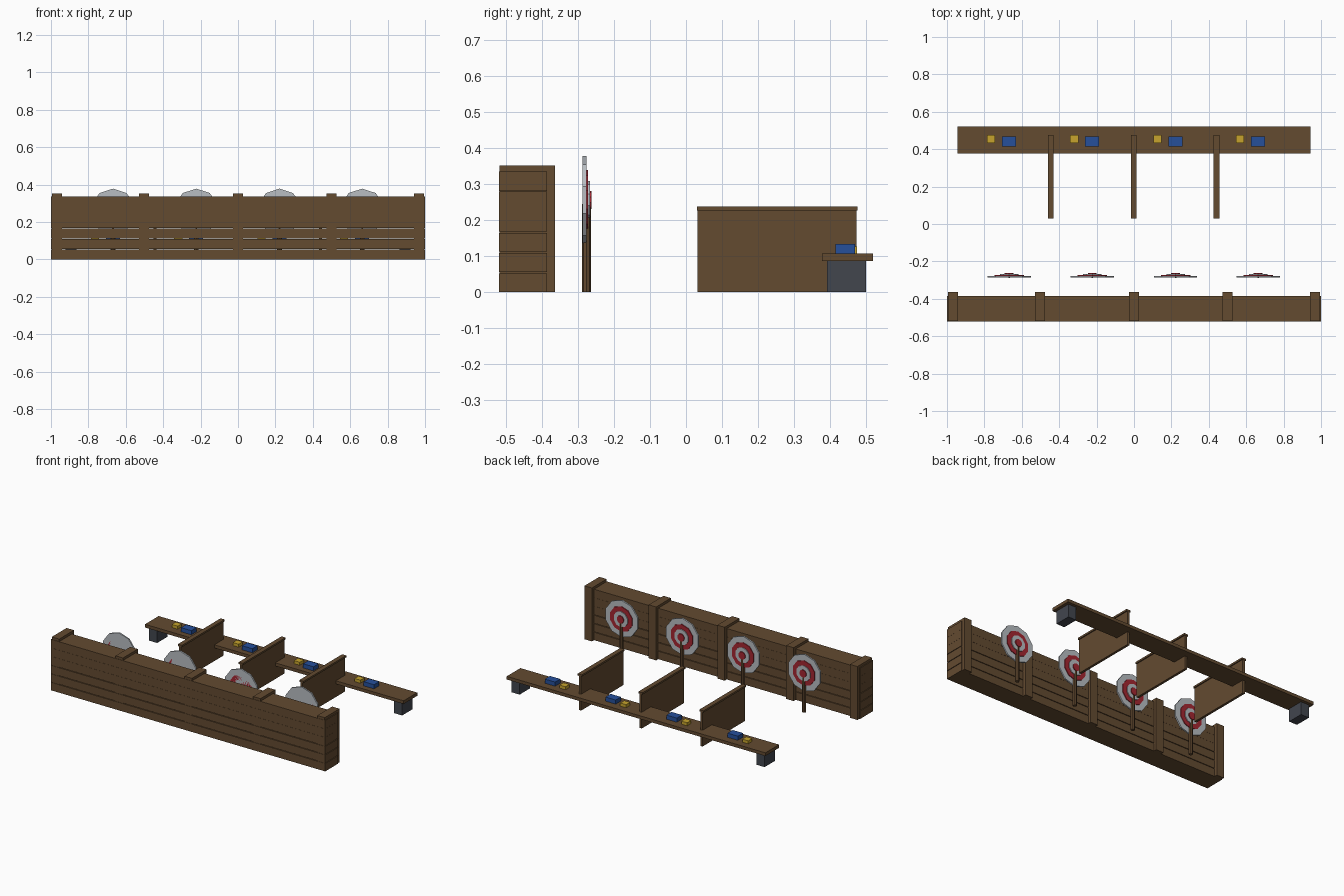
import bpy, bmesh
from math import pi, sin, cos
from mathutils import Matrix

cube = bpy.data.objects.get("Cube")
if cube:
    bpy.data.objects.remove(cube, do_unlink=True)


def material(name, rgb):
    m = bpy.data.materials.new(name)
    m.use_nodes = True
    m.diffuse_color = (*rgb, 1)
    m.node_tree.nodes["Principled BSDF"].inputs["Base Color"].default_value = (*rgb, 1)
    return m


WOOD = material("brown wood", (0.125, 0.069, 0.03))
WHITE = material("pale grey paint", (0.48, 0.51, 0.54))
RED = material("red paint", (0.37, 0.019, 0.03))
BLUE = material("blue box", (0.019, 0.08, 0.33))
YELLOW = material("yellow box", (0.57, 0.37, 0.026))
STEEL = material("slate grey", (0.054, 0.061, 0.076))


def finish(name, bm, mat):
    mesh = bpy.data.meshes.new(name)
    bm.to_mesh(mesh)
    bm.free()
    mesh.materials.append(mat)
    obj = bpy.data.objects.new(name, mesh)
    bpy.context.collection.objects.link(obj)
    return obj


def box(name, x, y, z, mat):
    """Box from (min, max) ranges."""
    bm = bmesh.new()
    size = [r[1] - r[0] for r in (x, y, z)]
    mid = [(r[0] + r[1]) / 2 for r in (x, y, z)]
    bmesh.ops.create_cube(bm, size=1, matrix=Matrix.Translation(mid) @ Matrix.Diagonal((*size, 1)))
    return finish(name, bm, mat)


def disc(name, x, z, radius, y, mat, sides=10):
    """Flat prism facing +y with a corner pointing up."""
    bm = bmesh.new()
    ring = [bm.verts.new((x + radius * sin(2 * pi * i / sides), y[0],
                          z + radius * cos(2 * pi * i / sides))) for i in range(sides)]
    face = bm.faces.new(ring)
    out = bmesh.ops.extrude_face_region(bm, geom=[face])
    top = [v for v in out["geom"] if isinstance(v, bmesh.types.BMVert)]
    bmesh.ops.translate(bm, verts=top, vec=(0, y[1] - y[0], 0))
    bmesh.ops.recalc_face_normals(bm, faces=bm.faces)
    return finish(name, bm, mat)


# Backstop wall: stacked planks, with open slits between the lower ones
pitch = 0.056
for i in range(6):
    gap = 0.004 if i < 3 else 0.0006
    box(f"wall_plank_{i + 1}", (-1, 1), (-0.52, -0.386), (i * pitch, (i + 1) * pitch - gap), WOOD)

# Wall posts
for i, x in enumerate((-0.968, -0.503, 0, 0.5, 0.968)):
    box(f"wall_post_{i + 1}", (x - 0.027, x + 0.027), (-0.518, -0.364), (0, 0.352), WOOD)

# Targets: stepped rings on a stake
rings = (("outer_ring", 0.122, -0.277, WHITE), ("red_ring", 0.083, -0.272, RED),
         ("inner_ring", 0.052, -0.267, WHITE), ("bullseye", 0.025, -0.262, RED))
for i, x in enumerate((-0.668, -0.223, 0.222, 0.664)):
    for part, radius, front, mat in rings:
        disc(f"target_{part}_{i + 1}", x, 0.256, radius, (-0.287, front), mat)
    bm = bmesh.new()
    bmesh.ops.create_cone(bm, cap_ends=True, segments=8, radius1=0.0125, radius2=0.0125,
                          depth=0.245, matrix=Matrix.Translation((x, -0.2765, 0.1225)))
    finish(f"target_stake_{i + 1}", bm, WOOD)

    # Supply boxes on the counter, one pair per lane
    box(f"yellow_box_{i + 1}", (x - 0.118, x - 0.075), (0.433, 0.475), (0.106, 0.127), YELLOW)
    box(f"blue_box_{i + 1}", (x - 0.038, x + 0.037), (0.415, 0.469), (0.106, 0.134), BLUE)

# Counter with end legs
box("counter_top", (-0.943, 0.943), (0.378, 0.52), (0.086, 0.107), WOOD)
for side, x in (("right", -0.893), ("left", 0.893)):
    box(f"counter_leg_{side}", (x - 0.03, x + 0.03), (0.391, 0.5), (0, 0.086), STEEL)

# Lane dividers with a wider cap rail
for i, x in enumerate((-0.445, -0.001, 0.441)):
    box(f"divider_panel_{i + 1}", (x - 0.008, x + 0.008), (0.032, 0.474), (0, 0.226), WOOD)
    box(f"divider_cap_{i + 1}", (x - 0.015, x + 0.015), (0.03, 0.476), (0.226, 0.238), WOOD)
